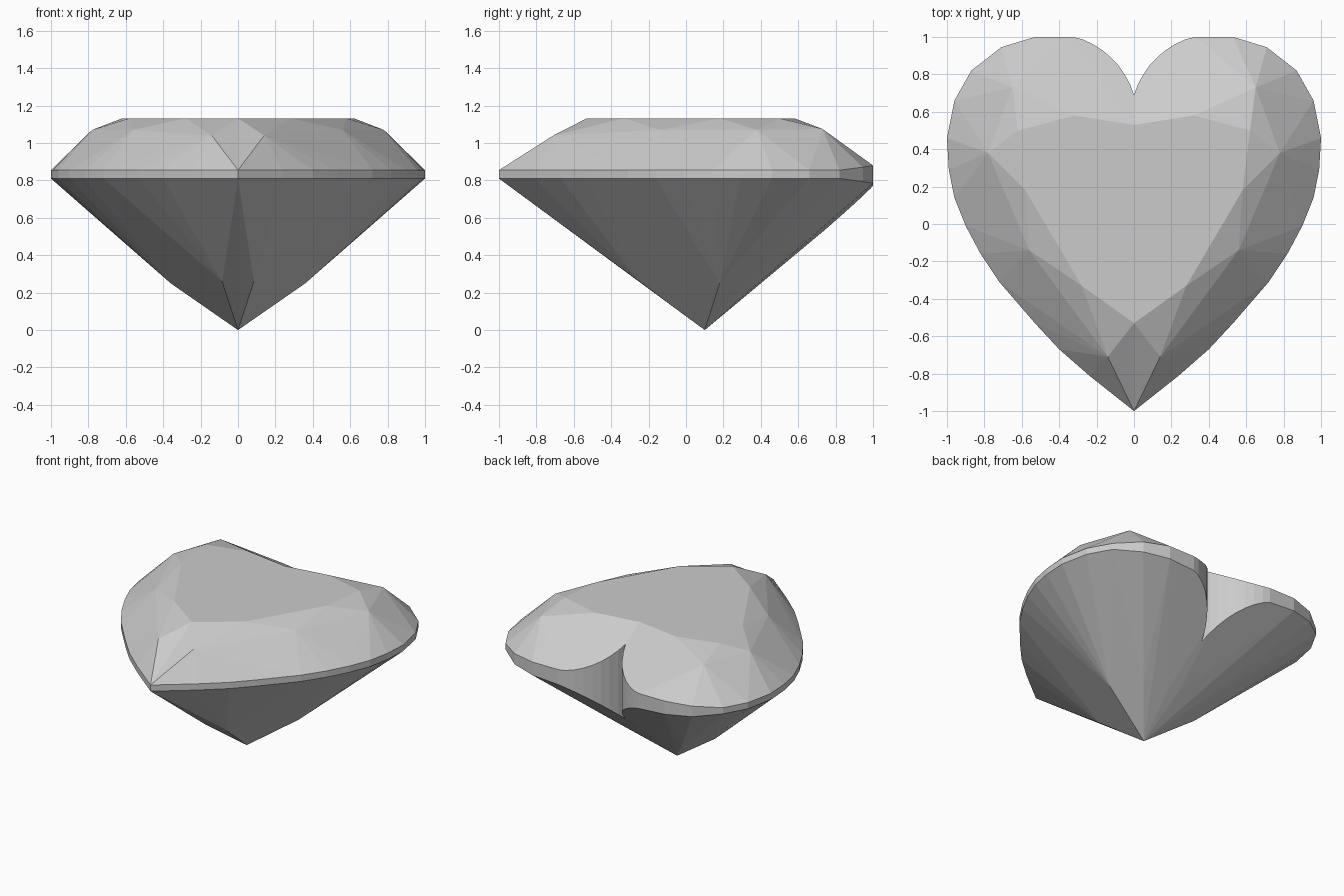
import bpy, bmesh

if "Cube" in bpy.data.objects:
    bpy.data.objects.remove(bpy.data.objects["Cube"])

# One flat grey for the whole stone
grey = bpy.data.materials.new("grey_crystal")
grey.diffuse_color = (0.6, 0.6, 0.6, 1)
grey.use_nodes = True
grey.node_tree.nodes["Principled BSDF"].inputs["Base Color"].default_value = grey.diffuse_color


def finish(bm, name):
    bmesh.ops.recalc_face_normals(bm, faces=bm.faces)
    mesh = bpy.data.meshes.new(name)
    bm.to_mesh(mesh)
    bm.free()
    mesh.materials.append(grey)
    ob = bpy.data.objects.new(name, mesh)
    bpy.context.collection.objects.link(ob)
    return ob


# Right half of the girdle outline, from the front tip to the back of the lobe
outline = [(0, -1), (.24, -.81), (.40, -.67), (.53, -.53), (.72, -.31),
           (.82, -.16), (.90, -.01), (.96, .14), (.99, .29), (1, .46),
           (.96, .66), (.87, .82), (.71, .945), (.53, 1), (.33, 1)]
# Table corners, crown facet corners and pavilion facet corners
table = [(0, -.53), (.28, -.33), (.58, .18), (.62, .50), (.32, .58), (0, .53)]
crown = [(.14, -.71, 1.04), (.56, -.14, 1.07), (.78, .38, 1.07), (.65, .73, 1.075)]
pavilion = [(0, .10, 0), (.085, -.25, .26), (.36, .18, .25),
            (.23, .37, .25), (.04, .40, .25), (0, .40, .25)]

# The girdle thickens toward the back of the lobes
points = [(x, y, 1.132) for x, y in table] + crown + pavilion
for x, y in outline:
    widen = max(0, y - .85) / .15 * .025
    points += [(x, y, .81 - widen), (x, y, .855 + widen)]
points += [(0, 1, .75), (0, 1, .842)]

# Each half is a convex faceted body, open on the centre plane
bm = bmesh.new()
for p in points:
    bm.verts.new(p)
hull = bmesh.ops.convex_hull(bm, input=bm.verts)
loose = [v for v in bm.verts if not v.link_faces]
bmesh.ops.delete(bm, geom=loose, context='VERTS')
inner = [f for f in bm.faces if all(abs(v.co.x) < 1e-5 for v in f.verts)]
bmesh.ops.delete(bm, geom=inner, context='FACES')
both = bmesh.ops.duplicate(bm, geom=bm.verts[:] + bm.edges[:] + bm.faces[:])
for v in both["geom"]:
    if isinstance(v, bmesh.types.BMVert):
        v.co.x *= -1
bmesh.ops.remove_doubles(bm, verts=bm.verts, dist=1e-4)
gem = finish(bm, "heart_gem")

# Cleft between the lobes: a vertical curved wedge
cleft = [(.02, .745), (.05, .80), (.085, .85), (.125, .892), (.17, .93),
         (.22, .962), (.275, .987), (.33, 1.001), (.33, 1.2)]
profile = [(0, .69)] + cleft + [(-x, y) for x, y in reversed(cleft)]
bm = bmesh.new()
base = bm.faces.new([bm.verts.new((x, y, -.2)) for x, y in profile])
top = bmesh.ops.extrude_face_region(bm, geom=[base])
for v in top["geom"]:
    if isinstance(v, bmesh.types.BMVert):
        v.co.z = 1.5
cutter = finish(bm, "cleft_cutter")
cutter.hide_render = True

mod = gem.modifiers.new("cleft", 'BOOLEAN')
mod.operation = 'DIFFERENCE'
mod.solver = 'EXACT'
mod.object = cutter
bpy.context.view_layer.objects.active = gem
gem.select_set(True)
bpy.ops.object.modifier_apply(modifier=mod.name)
bpy.data.objects.remove(cutter)
